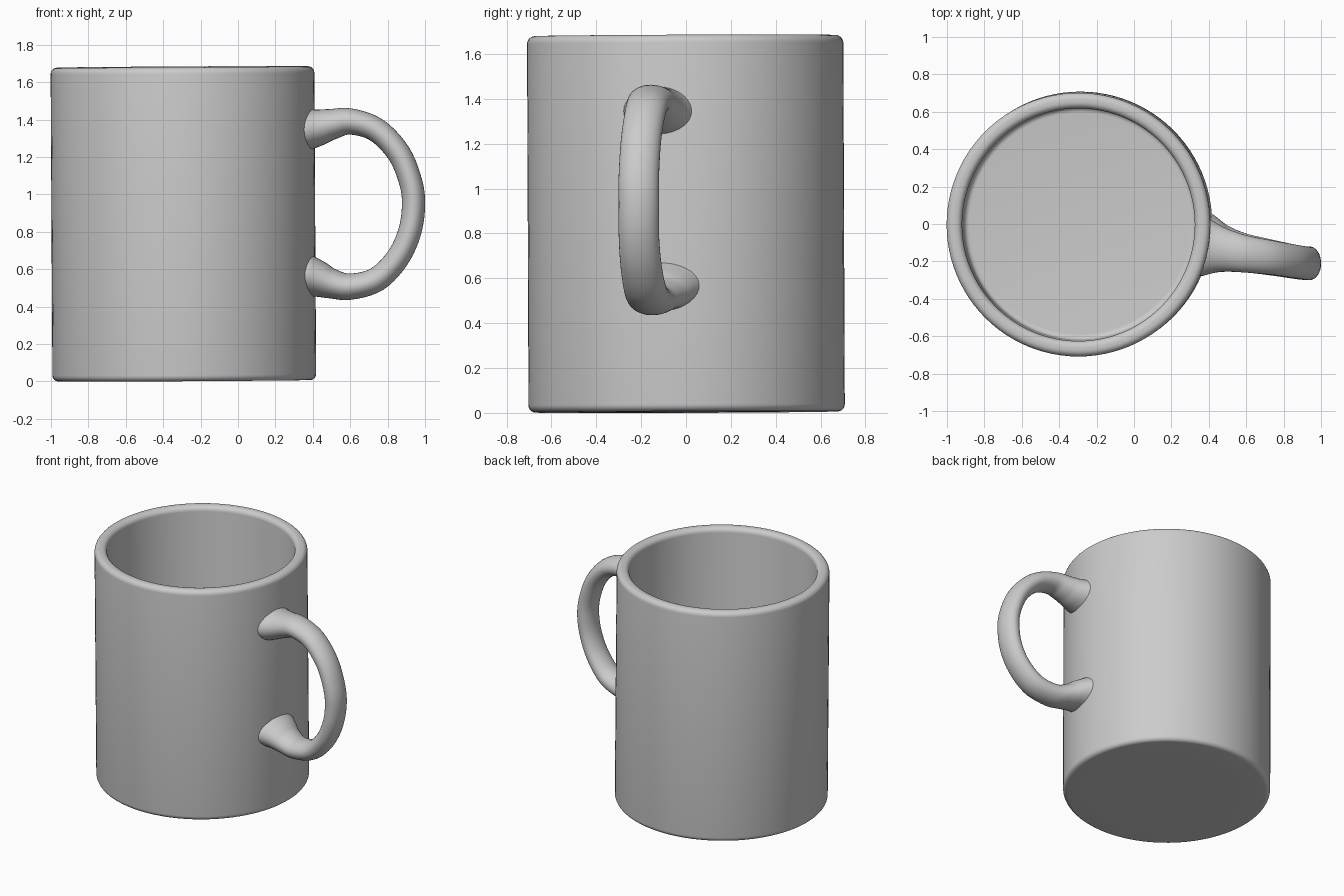
import bpy, bmesh, math
from mathutils import Vector

if "Cube" in bpy.data.objects:
    bpy.data.objects.remove(bpy.data.objects["Cube"])

CX = -0.293   # mug axis


def finish(bm, name):
    bmesh.ops.recalc_face_normals(bm, faces=bm.faces)
    me = bpy.data.meshes.new(name)
    bm.to_mesh(me)
    bm.free()
    ob = bpy.data.objects.new(name, me)
    bpy.context.collection.objects.link(ob)
    bpy.ops.object.select_all(action='DESELECT')
    ob.select_set(True)
    bpy.context.view_layer.objects.active = ob
    bpy.ops.object.shade_smooth_by_angle(angle=math.radians(40))
    return ob


def arc(r, z, rad, a0, a1, n=6):
    angles = [math.radians(a0 + (a1 - a0) * i / n) for i in range(n + 1)]
    return [(r + rad * math.cos(a), z + rad * math.sin(a)) for a in angles]


# Cup body: lathed wall with rounded rim, base edge and inner floor
profile = [(0, 0.003), (0.5, 0.004)]
profile += arc(0.673, 0.036, 0.032, -90, 0)
profile += arc(0.670, 1.647, 0.035, 0, 90)
profile += arc(0.657, 1.647, 0.035, 90, 180)
profile += arc(0.592, 0.115, 0.03, 0, -90)
profile += [(0, 0.085)]
bm = bmesh.new()
verts = [bm.verts.new((r, 0, z)) for r, z in profile]
edges = [bm.edges.new(p) for p in zip(verts, verts[1:])]
bmesh.ops.spin(bm, geom=verts + edges, cent=(0, 0, 0), axis=(0, 0, 1),
               angle=math.tau, steps=96, use_duplicate=False)
bmesh.ops.remove_doubles(bm, verts=bm.verts, dist=1e-5)
body = finish(bm, "cup_body")
body.location = (CX + 0.006, 0.003, 0)
body.rotation_euler = (0.004, -0.006, 0)

# Handle: x, y, z, radial half-thickness, half-width along the path
path = [
    (0.36, -0.11, 1.345, 0.112, 0.170),
    (0.43, -0.125, 1.358, 0.098, 0.136),
    (0.50, -0.14, 1.375, 0.083, 0.115),
    (0.60, -0.16, 1.390, 0.070, 0.100),
    (0.74, -0.18, 1.345, 0.065, 0.092),
    (0.86, -0.20, 1.220, 0.063, 0.090),
    (0.925, -0.21, 1.060, 0.062, 0.090),
    (0.938, -0.21, 0.930, 0.062, 0.090),
    (0.915, -0.21, 0.790, 0.062, 0.090),
    (0.85, -0.20, 0.655, 0.063, 0.092),
    (0.74, -0.18, 0.545, 0.066, 0.096),
    (0.60, -0.155, 0.507, 0.070, 0.104),
    (0.50, -0.13, 0.523, 0.080, 0.122),
    (0.43, -0.108, 0.547, 0.098, 0.152),
    (0.36, -0.09, 0.567, 0.115, 0.188),
]


def catmull(pts, steps):
    out = []
    for i in range(len(pts) - 1):
        a, b, c, d = (pts[min(max(i + k, 0), len(pts) - 1)] for k in (-1, 0, 1, 2))
        for s in range(steps):
            t = s / steps
            out.append([0.5 * (2 * q + (r - p) * t + (2 * p - 5 * q + 4 * r - u) * t * t
                               + (3 * q - p - 3 * r + u) * t ** 3)
                        for p, q, r, u in zip(a, b, c, d)])
    return out + [list(pts[-1])]


rows = catmull(path, 5)
SEG = 32
bm = bmesh.new()
rings = []
for i, (x, y, z, h, w) in enumerate(rows):
    nxt, prv = rows[min(i + 1, len(rows) - 1)], rows[max(i - 1, 0)]
    tan = Vector(nxt[:3]) - Vector(prv[:3])
    tan.y = 0
    tan.normalize()
    side = Vector((0, 1, 0))
    up = tan.cross(side)
    ring = []
    for k in range(SEG):
        a = math.tau * k / SEG
        p = Vector((x, y, z)) + side * (w * math.cos(a)) + up * (h * math.sin(a))
        # seat the end rings inside the curved cup wall
        if i in (0, len(rows) - 1):
            p.x = CX + math.sqrt(0.68 ** 2 - p.y ** 2)
        ring.append(bm.verts.new(p))
    rings.append(ring)
for r0, r1 in zip(rings, rings[1:]):
    for k in range(SEG):
        j = (k + 1) % SEG
        bm.faces.new((r0[k], r0[j], r1[j], r1[k]))
finish(bm, "handle")
